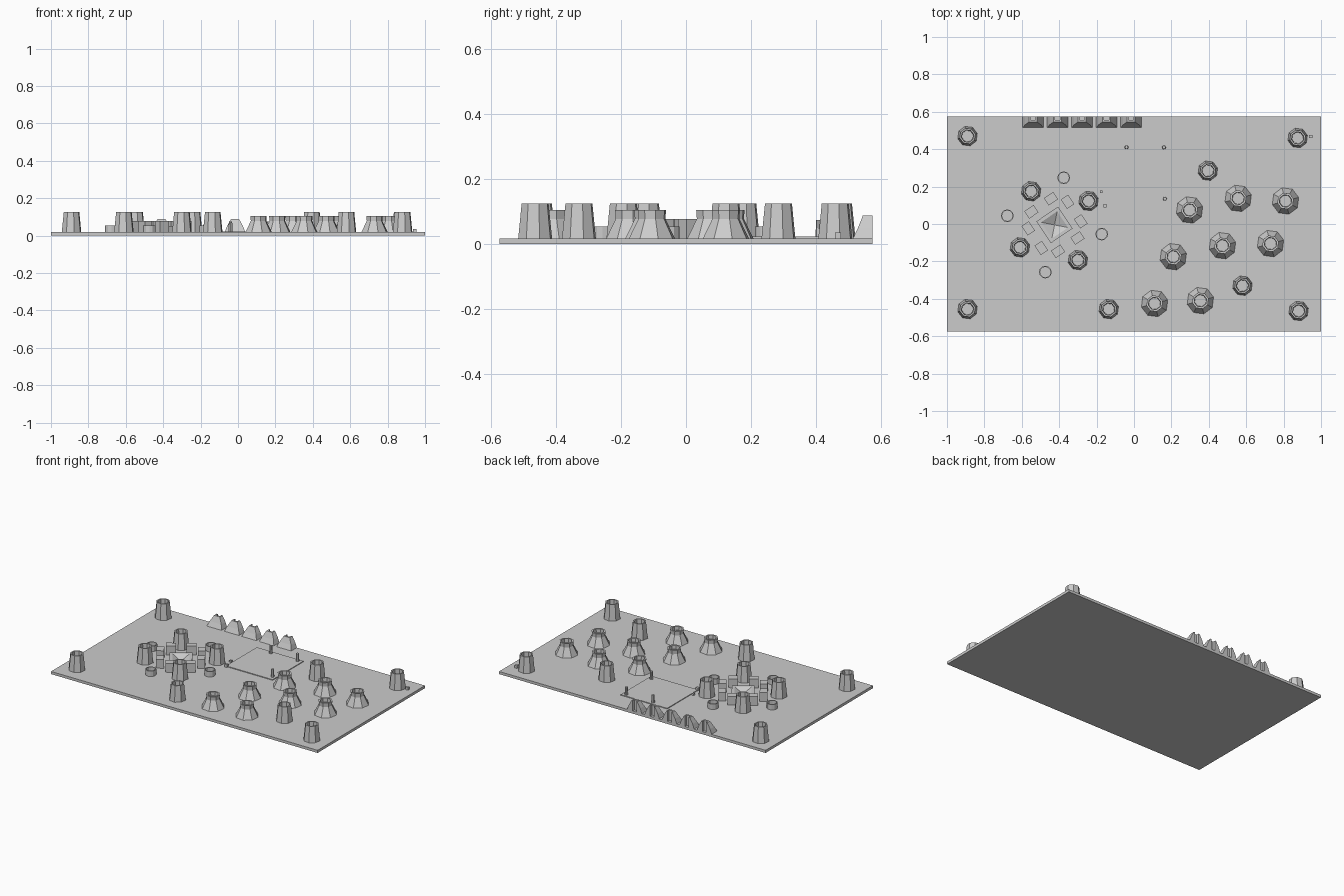
import bpy, bmesh, math
from mathutils import Matrix, Vector

cube = bpy.data.objects.get("Cube")
if cube:
    bpy.data.objects.remove(cube, do_unlink=True)

grey = bpy.data.materials.new("stone grey")
grey.use_nodes = True
grey.diffuse_color = (0.6, 0.6, 0.6, 1)
grey.node_tree.nodes["Principled BSDF"].inputs["Base Color"].default_value = (0.6, 0.6, 0.6, 1)

GROUND = 0.018


def finish(name, bm, loc=(0, 0, 0), turn=0):
    bmesh.ops.recalc_face_normals(bm, faces=bm.faces)
    mesh = bpy.data.meshes.new(name)
    bm.to_mesh(mesh)
    bm.free()
    mesh.materials.append(grey)
    obj = bpy.data.objects.new(name, mesh)
    obj.location = loc
    obj.rotation_euler.z = turn
    bpy.context.collection.objects.link(obj)
    return obj


def loft(bm, rings):
    """Bridge equal-sized rings of points and close both ends."""
    rings = [[bm.verts.new(p) for p in ring] for ring in rings]
    for a, b in zip(rings, rings[1:]):
        for i in range(len(a)):
            j = (i + 1) % len(a)
            bm.faces.new((a[i], a[j], b[j], b[i]))
    bm.faces.new(rings[0])
    bm.faces.new(rings[-1])


def turned(name, profile, sides, x, y, turn=0):
    """Faceted solid of revolution from (radius, height) pairs."""
    bm = bmesh.new()
    steps = [2 * math.pi * i / sides for i in range(sides)]
    loft(bm, [[(r * math.cos(a), r * math.sin(a), z) for a in steps] for r, z in profile])
    return finish(name, bm, (x, y, 0), turn)


def box(name, size, loc, turn=0):
    bm = bmesh.new()
    bmesh.ops.create_cube(bm, size=1, matrix=Matrix.Diagonal((*size, 1)))
    return finish(name, bm, loc, turn)


# Ground slab and thin raised pad
box("ground_slab", (2, 1.15, GROUND), (0, 0, GROUND / 2))
box("thin_pad", (0.35, 0.33, 0.006), (0.015, 0.265, GROUND + 0.002))

# Tall tapered towers with hollow tops
tower_profile = [(0.054, GROUND), (0.043, 0.125), (0.034, 0.125), (0.031, 0.06)]
towers = [(-0.89, 0.47), (0.875, 0.46), (-0.89, -0.455), (0.88, -0.465),
          (-0.135, -0.455), (0.395, 0.285), (0.58, -0.33),
          (-0.55, 0.175), (-0.243, 0.123), (-0.3, -0.193), (-0.61, -0.125)]
for i, (x, y) in enumerate(towers):
    turned(f"tower_{i + 1}", tower_profile, 8, x, y, math.radians(15))

# Shorter flared towers
flared_profile = [(0.073, GROUND), (0.07, 0.024), (0.043, 0.078), (0.045, 0.105),
                  (0.034, 0.105), (0.032, 0.08)]
flared = [(0.297, 0.075), (0.557, 0.137), (0.81, 0.123), (0.473, -0.116),
          (0.73, -0.105), (0.21, -0.175), (0.11, -0.425), (0.355, -0.41)]
for i, (x, y) in enumerate(flared):
    turned(f"flared_tower_{i + 1}", flared_profile, 8, x, y, math.radians(15))

# Central plaza: square plinth with a sunken pyramid, turned about its centre
centre = Vector((-0.425, -0.005, 0))
plaza_turn = math.radians(34)


def square(half, z):
    return [(half * sx, half * sy, z) for sx, sy in ((-1, -1), (1, -1), (1, 1), (-1, 1))]


bm = bmesh.new()
loft(bm, [square(0.07, GROUND), square(0.07, 0.05), square(0.052, 0.05), square(0.002, 0.024)])
finish("sunken_plinth", bm, centre, plaza_turn)

# Two blocks on each plaza side and a round basin at each plaza corner
basin_profile = [(0.034, GROUND), (0.034, 0.055), (0.028, 0.055), (0.028, 0.03)]
for side in range(4):
    angle = plaza_turn + side * math.pi / 2
    spin = Matrix.Rotation(angle, 3, "Z")
    for offset in (-0.063, 0.063):
        p = centre + spin @ Vector((0.127, offset, 0))
        box(f"plaza_block_{side + 1}_{'a' if offset < 0 else 'b'}", (0.047, 0.06, 0.06),
            (p.x, p.y, GROUND + 0.03), angle)
    p = centre + Matrix.Rotation(angle + math.pi / 4, 3, "Z") @ Vector((0.257, 0, 0))
    turned(f"basin_{side + 1}", basin_profile, 12, p.x, p.y)

# Row of sloping arched huts along the back edge, each with a slot at the rear
for i in range(5):
    bm = bmesh.new()
    rings = []
    for half, front, z in ((0.055, -0.06, GROUND), (0.043, -0.045, 0.05), (0.022, -0.03, 0.088)):
        slot = min(0.014, half)
        rings.append([(-half, front, z), (half, front, z), (half, 0, z), (slot, 0, z),
                      (slot, -0.018, z), (-slot, -0.018, z), (-slot, 0, z), (-half, 0, z)])
    loft(bm, rings)
    finish(f"back_hut_{i + 1}", bm, (-0.54 + 0.131 * i, 0.575, 0))

# Slim posts on the pad
post_profile = [(0.011, GROUND), (0.009, 0.075)]
for i, (x, y) in enumerate([(-0.04, 0.41), (0.16, 0.41), (0.165, 0.135)]):
    turned(f"pad_post_{i + 1}", post_profile, 8, x, y)

# Small marker boxes
box("pad_marker", (0.018, 0.018, 0.02), (-0.155, 0.098, GROUND + 0.01))
box("pad_stud", (0.014, 0.014, 0.012), (-0.175, 0.172, GROUND + 0.006))
box("corner_marker", (0.018, 0.018, 0.018), (0.945, 0.468, GROUND + 0.009))
